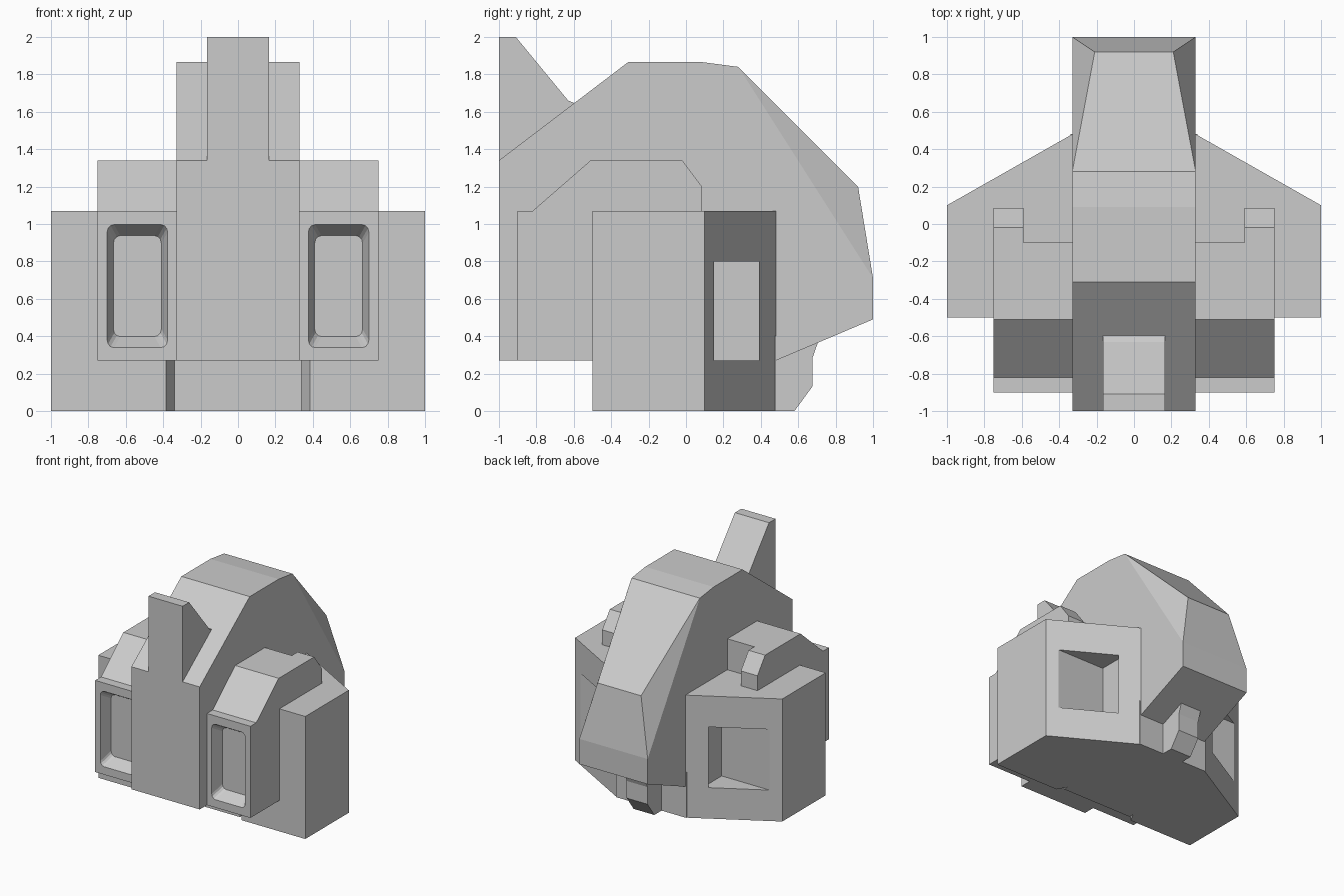
import bpy, bmesh

if "Cube" in bpy.data.objects:
    bpy.data.objects.remove(bpy.data.objects["Cube"])


def prism(name, pts, lo, hi, axis='X', mirror=False):
    """Extrude a 2D profile along X (points are y,z) or Z (points are x,y)."""
    bm = bmesh.new()
    place = (lambda p, d: (d, p[0], p[1])) if axis == 'X' else (lambda p, d: (p[0], p[1], d))
    a = [bm.verts.new(place(p, lo)) for p in pts]
    b = [bm.verts.new(place(p, hi)) for p in pts]
    bm.faces.new(a)
    bm.faces.new(b)
    for i in range(len(pts)):
        j = (i + 1) % len(pts)
        bm.faces.new((a[i], a[j], b[j], b[i]))
    return finish(name, bm, mirror)


def finish(name, bm, mirror=False):
    bmesh.ops.recalc_face_normals(bm, faces=bm.faces)
    me = bpy.data.meshes.new(name)
    bm.to_mesh(me)
    bm.free()
    ob = bpy.data.objects.new(name, me)
    bpy.context.collection.objects.link(ob)
    if mirror:
        m = ob.modifiers.new("Mirror", 'MIRROR')
        m.use_mirror_merge = False
        origin_safe = ob.location  # mirrored across the world x = 0 plane
    return ob


def cut(ob, cutter):
    """Subtract the cutter before any mirroring, then discard it."""
    mod = ob.modifiers.new("Recess", 'BOOLEAN')
    mod.operation = 'DIFFERENCE'
    mod.solver = 'EXACT'
    mod.object = cutter
    bpy.context.view_layer.objects.active = ob
    bpy.ops.object.modifier_apply(modifier=mod.name)
    bpy.data.objects.remove(cutter)


def add_mirror(ob):
    ob.modifiers.new("Mirror", 'MIRROR').use_mirror_merge = False


# Central hull: side profile, with its upper rear corner pinched inward
W, PINCH = 0.33, 0.21
outline = [(-1, .27), (-1, 1.34), (-.31, 1.865), (.09, 1.865), (.28, 1.84),
           (.92, 1.2), (1, .71), (1, .49), (.48, .27)]
bm = bmesh.new()
sides = []
for s in (-1, 1):
    v = [bm.verts.new((s * (PINCH if i == 5 else W), y, z)) for i, (y, z) in enumerate(outline)]
    bm.faces.new(v[:5] + v[6:])
    bm.faces.new(v[4:7])
    sides.append(v)
l, r = sides
for i in range(len(outline)):
    j = (i + 1) % len(outline)
    bm.faces.new((l[i], l[j], r[j], r[i]))
finish("central_hull", bm)

# Upright front fin
prism("front_fin", [(-1, 1.3), (-1, 2), (-.91, 2), (-.63, 1.66), (-.58, 1.64), (-.58, 1.3)],
      -.165, .165)

# Base under the hull and the small rear foot
prism("hull_base", [(-.46, 0), (-.46, .4), (.48, .4), (.48, 0)], -.34, .34)
prism("rear_foot", [(.44, 0), (.58, 0), (.675, .13), (.675, .28), (.71, .38), (.44, .3)], -.1, .1)

# Side pods with slanted backs and a rear opening
pod = prism("side_pod", [(.32, -.38), (.385, -.5), (1, -.5), (1, .1), (.33, .48), (.32, .48)],
            0, 1.07, 'Z')
cut(pod, prism("pod_cutter", [(.15, .27), (.15, .8), (.39, .8), (.39, .27)], .45, 1.2))
add_mirror(pod)

# Front engine blocks with a tapered window recess
block = prism("engine_block", [(-.9, .27), (-.9, 1.07), (-.82, 1.07), (-.51, 1.34), (-.1, 1.34),
                               (-.1, 1.02), (-.45, 1.02), (-.45, .27)], .32, .75)
bm = bmesh.new()
bmesh.ops.create_cube(bm, size=1)
for v in bm.verts:
    inner = v.co.y > 0
    hw, hh = (.128, .27) if inner else (.165, .335)
    v.co = (.538 + (hw if v.co.x > 0 else -hw),
            -.8 if inner else -.91,
            .668 + (hh if v.co.z > 0 else -hh))
edges = [e for e in bm.edges if (e.verts[0].co.y > -.85) != (e.verts[1].co.y > -.85)]
bmesh.ops.bevel(bm, geom=edges, offset=.035, segments=3, profile=.5, affect='EDGES')
cut(block, finish("window_cutter", bm))
add_mirror(block)

# Narrow rail continuing the engine block rearward
prism("engine_rail", [(-.1, 1.02), (-.1, 1.34), (-.02, 1.34), (.085, 1.2), (.085, 1.02)],
      .59, .75, mirror=True)
